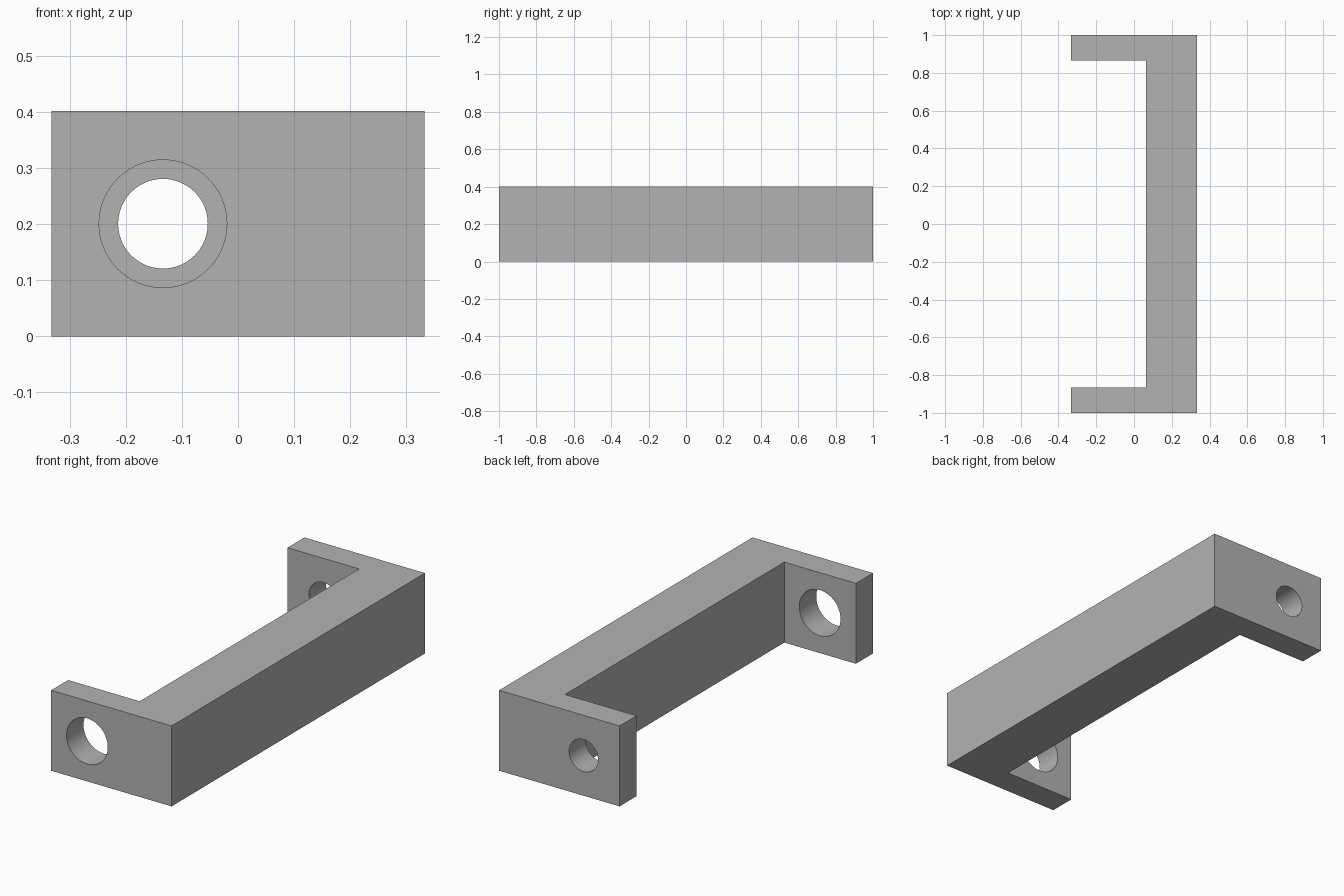
import bpy
import bmesh
from math import pi, radians
from mathutils import Matrix

cube = bpy.data.objects.get("Cube")
if cube:
    bpy.data.objects.remove(cube, do_unlink=True)

HEIGHT = 0.402
HALF_X, HALF_Y = 0.333, 1.0
INNER_X, INNER_Y = 0.063, 0.866
HOLE_X, HOLE_Z = -0.134, HEIGHT / 2

grey = bpy.data.materials.new("plain grey")
grey.use_nodes = True
colour = (0.45, 0.45, 0.45, 1)
grey.diffuse_color = colour
grey.node_tree.nodes["Principled BSDF"].inputs["Base Color"].default_value = colour


def make_object(name, bm):
    bmesh.ops.recalc_face_normals(bm, faces=bm.faces)
    mesh = bpy.data.meshes.new(name)
    bm.to_mesh(mesh)
    bm.free()
    mesh.materials.append(grey)
    obj = bpy.data.objects.new(name, mesh)
    bpy.context.collection.objects.link(obj)
    return obj


# Bracket: C-shaped outline extruded upwards
half = [(INNER_X, INNER_Y), (-HALF_X, INNER_Y), (-HALF_X, HALF_Y), (HALF_X, HALF_Y)]
outline = half + [(x, -y) for x, y in reversed(half)]
bm = bmesh.new()
base = bm.faces.new([bm.verts.new((x, y, 0)) for x, y in outline])
top = bmesh.ops.extrude_face_region(bm, geom=[base])["geom"]
bmesh.ops.translate(bm, vec=(0, 0, HEIGHT),
                    verts=[v for v in top if isinstance(v, bmesh.types.BMVert)])
bracket = make_object("bracket", bm)

# Holes: a wide one through the front arm, a narrow one through the back arm
arm_y = (INNER_Y + HALF_Y) / 2
for name, y, radius in (("front_hole_cutter", -arm_y, 0.114),
                        ("back_hole_cutter", arm_y, 0.08)):
    bm = bmesh.new()
    bmesh.ops.create_cone(bm, cap_ends=True, segments=96, radius1=radius,
                          radius2=radius, depth=0.3,
                          matrix=Matrix.Translation((HOLE_X, y, HOLE_Z))
                          @ Matrix.Rotation(pi / 2, 4, "X"))
    cutter = make_object(name, bm)
    cutter.hide_render = True
    cut = bracket.modifiers.new(name, "BOOLEAN")
    cut.operation = "DIFFERENCE"
    cut.solver = "EXACT"
    cut.object = cutter

# Apply the cuts and remove the cutters
bpy.ops.object.select_all(action="DESELECT")
bracket.select_set(True)
bpy.context.view_layer.objects.active = bracket
for cut in list(bracket.modifiers):
    cutter = cut.object
    bpy.ops.object.modifier_apply(modifier=cut.name)
    bpy.data.objects.remove(cutter, do_unlink=True)
bpy.ops.object.shade_smooth_by_angle(angle=radians(30))
